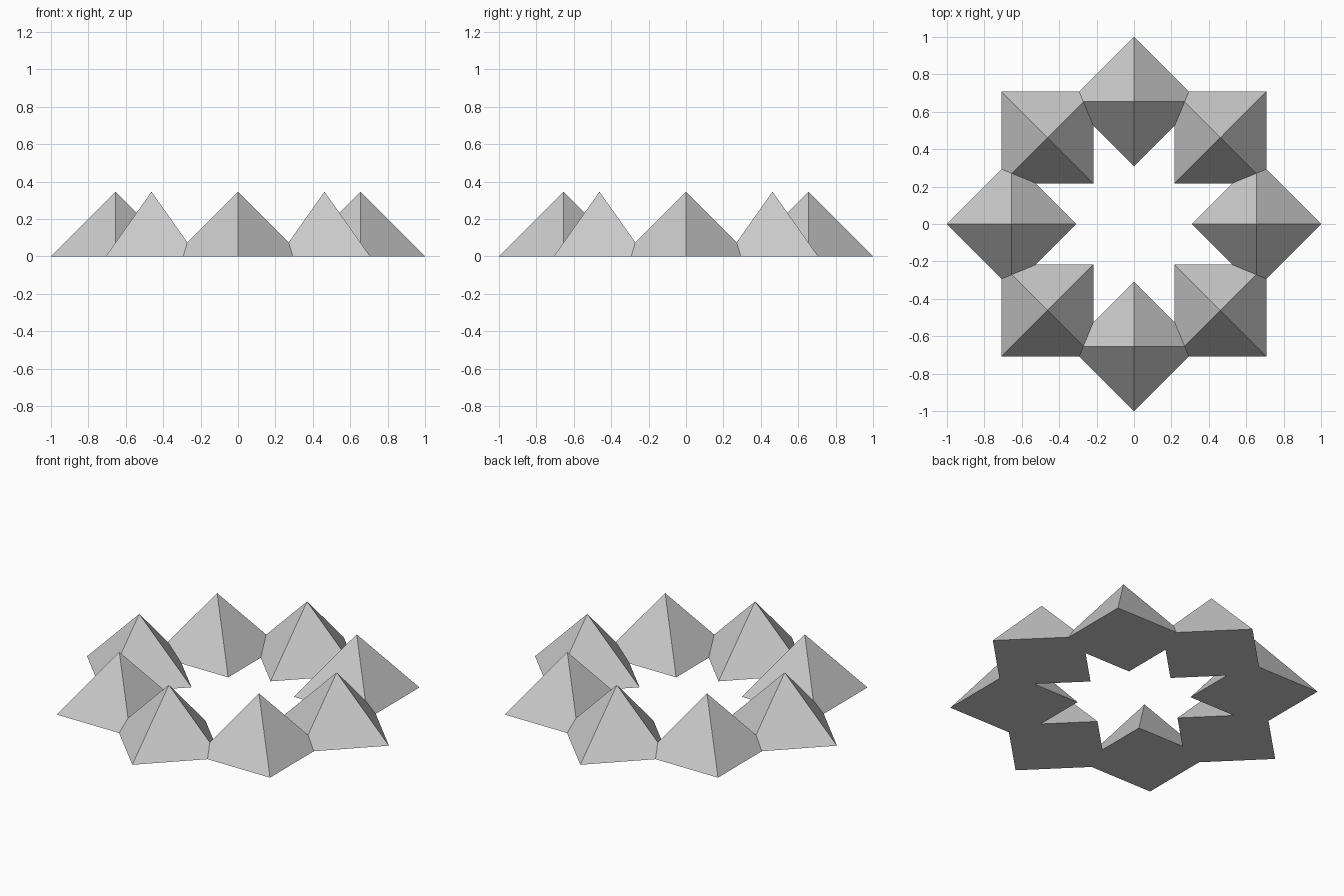
import bpy, bmesh
from math import pi, sin, cos
from mathutils import Matrix, Vector

if "Cube" in bpy.data.objects:
    bpy.data.objects.remove(bpy.data.objects["Cube"])

COUNT = 8
R = 0.346          # half diagonal of each square base, also the height
DIST = 1.0 - R     # distance of each pyramid from the centre
half = pi / COUNT

bm = bmesh.new()

# One square pyramid with a corner pointing outwards
bmesh.ops.create_cone(bm, cap_ends=True, segments=4, radius1=R, radius2=0,
                      depth=R, matrix=Matrix.Translation((DIST, 0, R / 2)))
bmesh.ops.remove_doubles(bm, verts=bm.verts[:], dist=1e-4)

# Trim it where it meets its two neighbours
for side in (1, -1):
    bmesh.ops.bisect_plane(bm, geom=bm.verts[:] + bm.edges[:] + bm.faces[:],
                           plane_co=(0, 0, 0),
                           plane_no=Vector((-sin(half), side * cos(half), 0)),
                           clear_outer=True)

# Repeat around the ring and weld the seams
source = bm.verts[:] + bm.edges[:] + bm.faces[:]
for i in range(1, COUNT):
    copy = bmesh.ops.duplicate(bm, geom=source)["geom"]
    bmesh.ops.rotate(bm, verts=[g for g in copy if isinstance(g, bmesh.types.BMVert)],
                     cent=(0, 0, 0), matrix=Matrix.Rotation(i * 2 * half, 3, 'Z'))
bmesh.ops.remove_doubles(bm, verts=bm.verts[:], dist=1e-4)
bmesh.ops.recalc_face_normals(bm, faces=bm.faces[:])

mesh = bpy.data.meshes.new("pyramid_ring")
bm.to_mesh(mesh)
bm.free()
bpy.context.collection.objects.link(bpy.data.objects.new("pyramid_ring", mesh))
